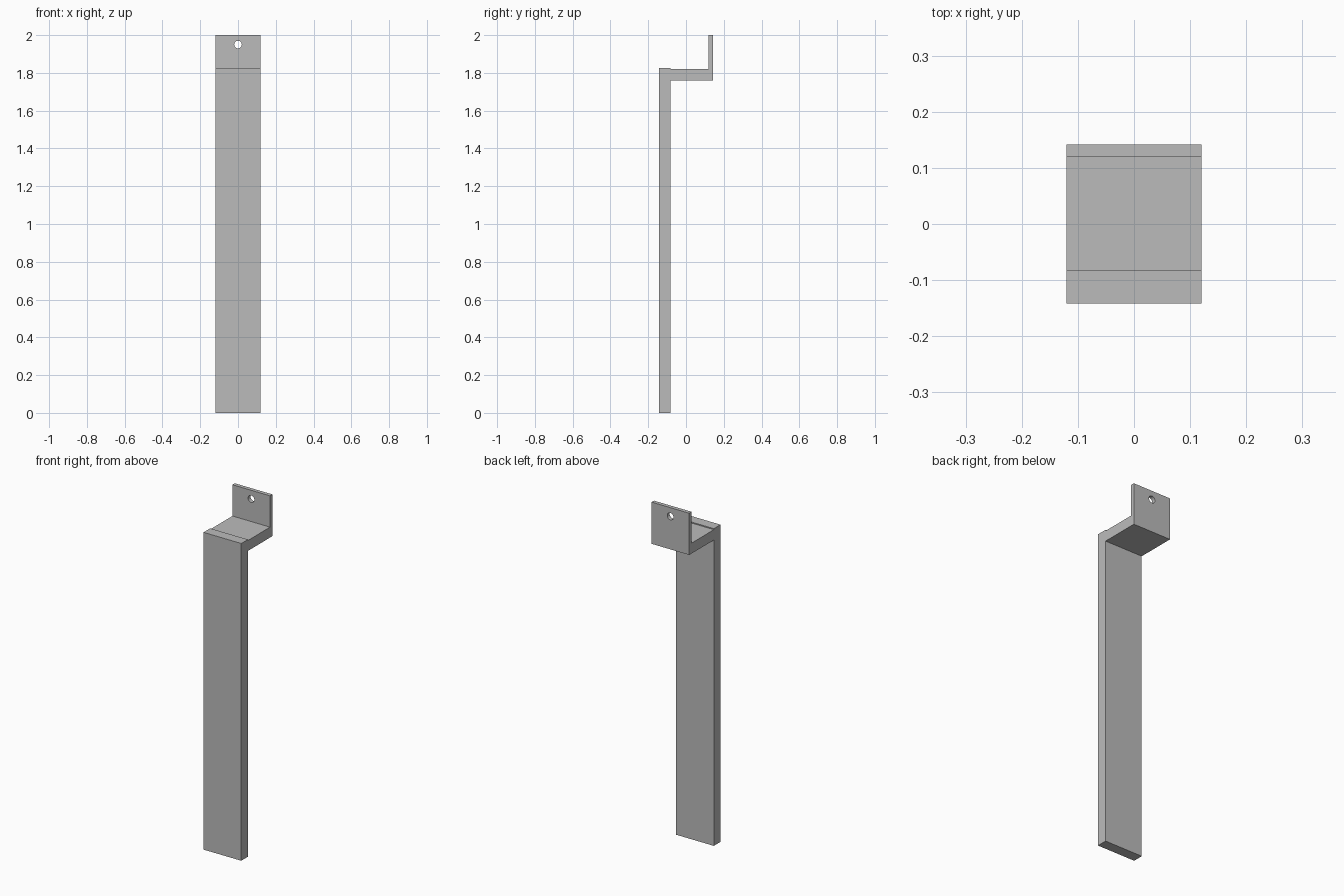
import bpy, bmesh, math

cube = bpy.data.objects.get("Cube")
if cube:
    bpy.data.objects.remove(cube, do_unlink=True)

HALF_WIDTH = 0.12
FRONT, BACK = -0.142, 0.142

grey = bpy.data.materials.new("plain grey")
grey.use_nodes = True
colour = (0.5, 0.5, 0.5, 1)
grey.diffuse_color = colour
grey.node_tree.nodes["Principled BSDF"].inputs["Base Color"].default_value = colour

# Side profile (y, z): long front plate, shelf, thin rear mounting tab
profile = [
    (FRONT, 0), (-0.082, 0), (-0.082, 1.76), (BACK, 1.76), (BACK, 2),
    (0.12, 2), (0.12, 1.82), (-0.082, 1.82), (-0.082, 1.826), (FRONT, 1.826),
]
mesh = bpy.data.meshes.new("bracket")
bm = bmesh.new()
side = bm.faces.new([bm.verts.new((-HALF_WIDTH, y, z)) for y, z in profile])
grown = bmesh.ops.extrude_face_region(bm, geom=[side])["geom"]
bmesh.ops.translate(bm, vec=(2 * HALF_WIDTH, 0, 0),
                    verts=[v for v in grown if isinstance(v, bmesh.types.BMVert)])
bmesh.ops.recalc_face_normals(bm, faces=bm.faces)
bm.to_mesh(mesh)
bm.free()
mesh.materials.append(grey)
bracket = bpy.data.objects.new("bracket", mesh)
bpy.context.collection.objects.link(bracket)

# Screw hole through the mounting tab
bpy.ops.mesh.primitive_cylinder_add(vertices=32, radius=0.02, depth=0.1,
                                    location=(0, 0.13, 1.95),
                                    rotation=(math.pi / 2, 0, 0))
cutter = bpy.context.object
cutter.name = "screw_hole_cutter"
cutter.data.materials.append(grey)
cutter.hide_render = True
cutter.display_type = 'WIRE'

hole = bracket.modifiers.new("screw_hole", 'BOOLEAN')
hole.operation = 'DIFFERENCE'
hole.solver = 'EXACT'
hole.object = cutter

# Bake the cut, then discard the cutter
bpy.ops.object.select_all(action='DESELECT')
bracket.select_set(True)
bpy.context.view_layer.objects.active = bracket
bpy.ops.object.modifier_apply(modifier=hole.name)
bpy.data.objects.remove(cutter, do_unlink=True)
bpy.ops.object.shade_smooth_by_angle(angle=math.radians(30))
